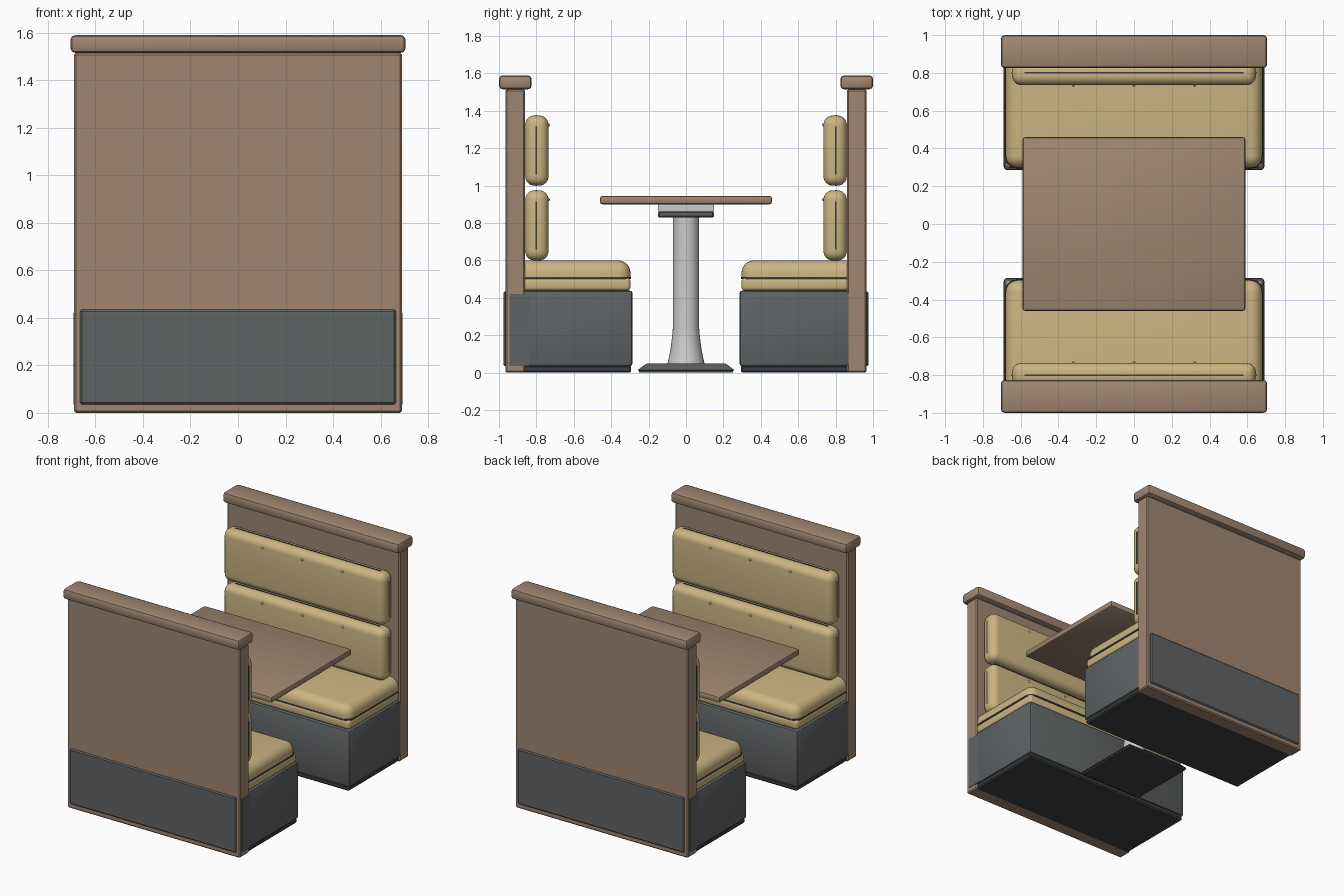
import bpy, bmesh, math
from mathutils import Matrix

if "Cube" in bpy.data.objects:
    bpy.data.objects.remove(bpy.data.objects["Cube"])


def material(name, rgb):
    m = bpy.data.materials.new(name)
    m.diffuse_color = (*rgb, 1)
    m.use_nodes = True
    m.node_tree.nodes["Principled BSDF"].inputs["Base Color"].default_value = m.diffuse_color
    return m


WOOD = material("wood", (0.35, 0.24, 0.165))
PAD = material("upholstery", (0.60, 0.46, 0.22))
DARK = material("dark_grey", (0.115, 0.125, 0.13))
BLACK = material("piping", (0.045, 0.05, 0.055))


def finish(name, bm, mat):
    bmesh.ops.recalc_face_normals(bm, faces=bm.faces)
    me = bpy.data.meshes.new(name)
    bm.to_mesh(me)
    bm.free()
    ob = bpy.data.objects.new(name, me)
    bpy.context.collection.objects.link(ob)
    if mat:
        me.materials.append(mat)
    bpy.context.view_layer.objects.active = ob
    bpy.ops.object.select_all(action='DESELECT')
    ob.select_set(True)
    bpy.ops.object.shade_smooth_by_angle(angle=math.radians(35))
    return ob


def box(name, lo, hi, mat, r=0.0, seg=1, turn=1, pick=None):
    """Bevelled box from corner to corner; turn=-1 spins it half a turn about z."""
    bm = bmesh.new()
    bmesh.ops.create_cube(bm, size=1)
    for v in bm.verts:
        p = [(a + b) / 2 + c * (b - a) for a, b, c in zip(lo, hi, v.co)]
        v.co = (p[0], p[1], p[2])
    if r:
        edges = [e for e in bm.edges if pick is None or pick((e.verts[0].co + e.verts[1].co) / 2)]
        bmesh.ops.bevel(bm, geom=edges, offset=r, segments=seg, profile=0.5, affect='EDGES')
    if turn < 0:
        bmesh.ops.rotate(bm, verts=bm.verts, matrix=Matrix.Rotation(math.pi, 3, 'Z'))
    return finish(name, bm, mat)


def lathe(name, profile, mat, n=32):
    bm = bmesh.new()
    rings = [[bm.verts.new((r * math.cos(2 * math.pi * i / n), r * math.sin(2 * math.pi * i / n), z))
              for i in range(n)] for r, z in profile]
    for a, b in zip(rings, rings[1:]):
        for i in range(n):
            j = (i + 1) % n
            bm.faces.new((a[i], a[j], b[j], b[i]))
    bm.faces.new(rings[0])
    bm.faces.new(rings[-1])
    return finish(name, bm, mat)


# two benches, the second turned half a turn
for side, t in (("front", 1), ("back", -1)):
    # wooden back wall and its cap
    box(side + "_wall", (-.69, -.965, 0), (.69, -.86, 1.515), WOOD, .008, 1, t)
    box(side + "_cap", (-.705, -1, 1.515), (.705, -.825, 1.59), WOOD, .02, 2, t)
    # kick panels on the outer face and one end
    box(side + "_kick_panel", (-.665, -.975, .035), (.665, -.93, .435), DARK, .008, 1, t)
    box(side + "_end_kick_panel", (.6, -.945, .035), (.692, -.84, .42), DARK, turn=t)
    # seat box and plinth
    box(side + "_plinth", (-.682, -.88, 0), (.682, -.293, .04), BLACK, .01, 1, t)
    box(side + "_seat_box", (-.69, -.90, .033), (.69, -.285, .44), DARK, .018, 2, t)
    # seat cushion: lower half, piping, upper half
    box(side + "_seat_lower", (-.68, -.88, .438), (.68, -.297, .508), PAD, .02, 3, t)
    box(side + "_seat_piping", (-.682, -.88, .500), (.682, -.295, .511), BLACK, .055, 5, t,
        lambda c: abs(c.z - .5055) < .001 and c.y > -.5)
    box(side + "_seat_upper", (-.68, -.89, .505), (.68, -.297, .60), PAD, .065, 6, t,
        lambda c: c.z > .55 and c.y > -.8 or abs(c.z - .5525) < .001 and c.y > -.5)
    # two back cushions with end and top piping, and buttons
    for row, z in (("lower", .60), ("upper", 1.0)):
        n = f"{side}_{row}_back_"
        box(n + "cushion", (-.645, -.86, z), (.645, -.735, z + .375), PAD, .05, 6, t)
        for e in (-1, 1):
            box(n + "end_piping", (e * .645 - .003, -.804, z + .06), (e * .645 + .003, -.796, z + .315),
                BLACK, turn=t)
            h = z + .1875 + e * .1875
            box(n + "edge_piping", (-.58, -.804, h - .003), (.58, -.796, h + .003), BLACK, turn=t)
        for x in (-.32, 0, .32):
            bm = bmesh.new()
            bmesh.ops.create_uvsphere(bm, u_segments=12, v_segments=8, radius=.009)
            bmesh.ops.translate(bm, verts=bm.verts, vec=(x * t, -.737 * t, z + .325))
            finish(n + "button", bm, PAD)

# table top, mounting plates, column and foot plate
box("table_top", (-.59, -.46, .90), (.59, .46, .945), WOOD, .014, 2)
box("table_mount_upper", (-.15, -.15, .862), (.15, .15, .902), None)
box("table_mount_lower", (-.15, -.15, .83), (.15, .15, .864), DARK, .008, 1)
lathe("table_column", [(.10, .045), (.092, .08), (.083, .125), (.077, .17), (.072, .21), (.07, .25), (.07, .84)],
      None)
bm = bmesh.new()
bmesh.ops.create_cube(bm, size=1)
for v in bm.verts:
    top = v.co.z > 0
    v.co = (v.co.x * (.42 if top else .525), v.co.y * (.42 if top else .525), .05 if top else .012)
bmesh.ops.bevel(bm, geom=bm.edges[:], offset=.01, segments=2, profile=.5, affect='EDGES')
finish("table_foot_plate", bm, DARK)
box("table_foot_pad", (-.25, -.25, 0), (.25, .25, .02), BLACK)
